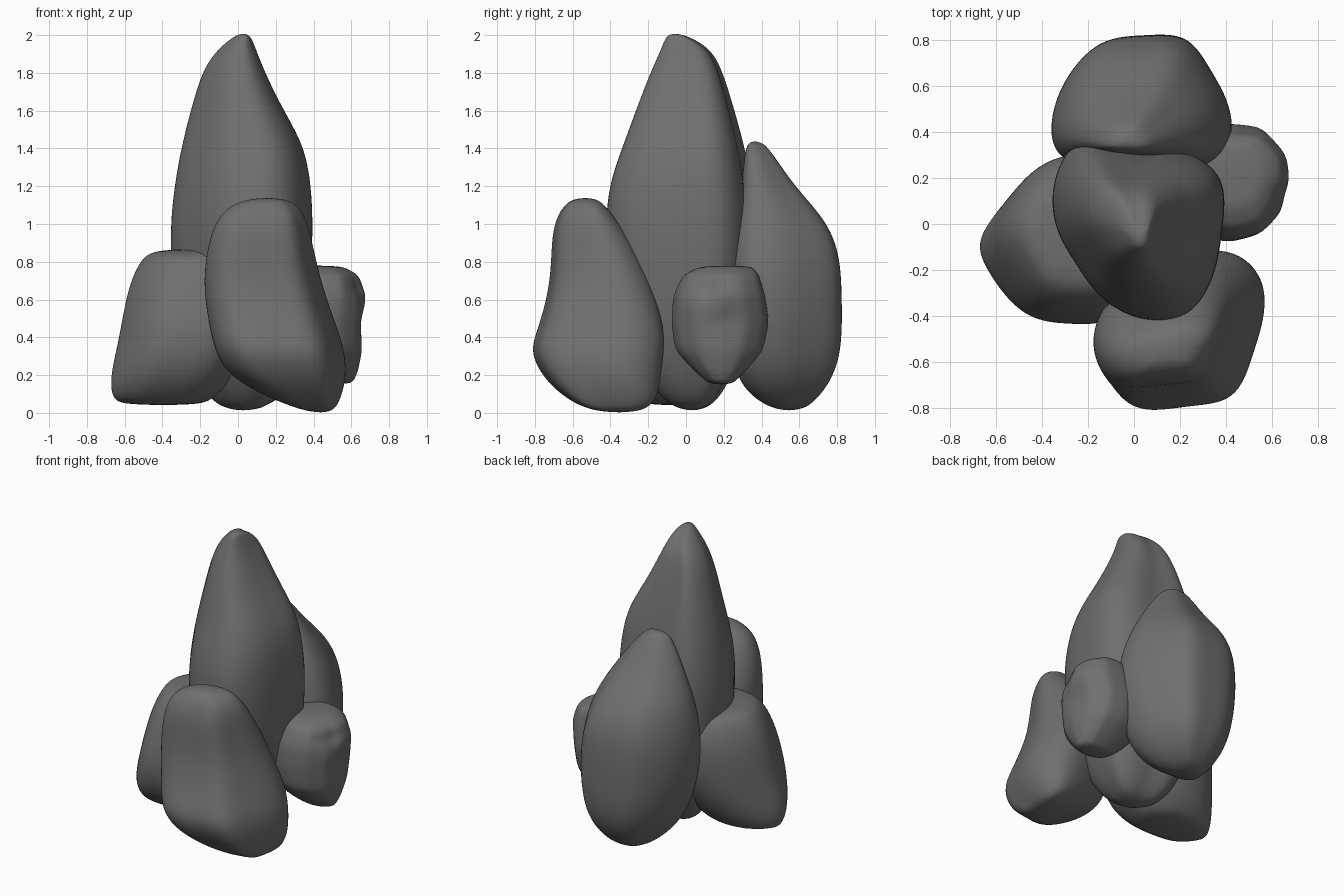
import bpy
import bmesh
from math import cos, sin, tau

default_cube = bpy.data.objects.get("Cube")
if default_cube:
    bpy.data.objects.remove(default_cube, do_unlink=True)

# One stone colour for the whole cluster
stone = bpy.data.materials.new("dark grey stone")
stone.use_nodes = True
stone.diffuse_color = (.16, .16, .16, 1)
stone.node_tree.nodes["Principled BSDF"].inputs["Base Color"].default_value = stone.diffuse_color


def normalised_plan(radii):
    """Turn evenly spaced radii into an outline that fills a unit box."""
    count = len(radii)
    points = [(r * cos(tau * i / count), r * sin(tau * i / count))
              for i, r in enumerate(radii)]
    low_x, high_x = min(p[0] for p in points), max(p[0] for p in points)
    low_y, high_y = min(p[1] for p in points), max(p[1] for p in points)
    return [((x - low_x) / (high_x - low_x), (y - low_y) / (high_y - low_y))
            for x, y in points]


def boulder(name, radii, rings, swell=.05, dents=()):
    """Loft a plan outline through rings of (z, left, right, front, back)."""
    plan = normalised_plan(radii)
    bm = bmesh.new()
    loops = []
    for z, left, right, front, back in rings:
        width, depth = right - left, back - front
        loop = []
        for u, v in plan:
            x = left + width * (u + (u - .5) * swell)
            y = front + depth * (v + (v - .5) * swell)
            loop.append(bm.verts.new((x, y, z)))
        loops.append(loop)

    # Side faces between neighbouring rings
    for lower, upper in zip(loops, loops[1:]):
        for i in range(len(plan)):
            j = (i + 1) % len(plan)
            bm.faces.new((lower[i], lower[j], upper[j], upper[i]))

    # Closed underside and crown
    bm.faces.new(loops[0][::-1])
    bm.faces.new(loops[-1])

    # Soft hollows worn into the surface
    if dents:
        bmesh.ops.subdivide_edges(bm, edges=bm.edges[:], cuts=1, use_grid_fill=True)
    bm.normal_update()
    for centre, reach, amount in dents:
        for vert in bm.verts:
            gap = sum((a - b) ** 2 for a, b in zip(vert.co, centre)) ** .5
            if gap < reach:
                vert.co -= vert.normal * amount * (1 - gap / reach)

    mesh = bpy.data.meshes.new(name)
    bm.to_mesh(mesh)
    bm.free()
    mesh.materials.append(stone)
    mesh.shade_smooth()
    rock = bpy.data.objects.new(name, mesh)
    bpy.context.collection.objects.link(rock)
    rounding = rock.modifiers.new("rounding", "SUBSURF")
    rounding.levels = rounding.render_levels = 3


# Tall central spire
boulder("central_spire",
        [.37, .46, .41, .33, .50, .43, .36, .30, .34, .40, .46, .40],
        [(.01, -.06, .12, -.03, .1),
         (.1, -.18, .24, -.16, .22),
         (.4, -.31, .36, -.32, .34),
         (.9, -.36, .4, -.42, .41),
         (1.2, -.33, .39, -.4, .38),
         (1.42, -.29, .35, -.32, .33),
         (1.62, -.24, .23, -.25, .27),
         (1.83, -.18, .13, -.17, .2),
         (1.94, -.09, .09, -.12, .13),
         (2.01, .0, .06, -.1, -.02)])

# Leaning boulder at the front
boulder("front_boulder",
        [.33, .40, .43, .33, .30, .32, .36, .42, .50, .38, .43, .32],
        [(.0, .38, .5, -.48, -.23),
         (.07, .19, .54, -.64, -.15),
         (.19, -.04, .57, -.77, -.13),
         (.33, -.11, .56, -.84, -.11),
         (.45, -.14, .52, -.79, -.11),
         (.7, -.18, .43, -.72, -.18),
         (.95, -.14, .38, -.72, -.31),
         (1.08, -.07, .34, -.67, -.41),
         (1.14, .06, .25, -.6, -.47)])

# Pointed boulder at the back
boulder("back_boulder",
        [.36, .31, .36, .30, .34, .34, .38, .45, .32, .28, .34, .42],
        [(.01, -.06, .1, .48, .62),
         (.1, -.17, .26, .32, .72),
         (.28, -.29, .38, .24, .82),
         (.6, -.36, .43, .22, .82),
         (.85, -.35, .39, .23, .81),
         (1.03, -.31, .32, .26, .73),
         (1.2, -.24, .22, .3, .57),
         (1.37, -.15, .1, .31, .46),
         (1.44, -.09, .03, .33, .4)])

# Squat boulder on the right-hand side of the model
boulder("right_boulder",
        [.36, .38, .38, .36, .36, .36, .42, .38, .41, .37, .43, .37],
        [(.04, -.62, -.2, -.2, .03),
         (.08, -.68, -.13, -.28, .1),
         (.2, -.69, -.01, -.39, .19),
         (.4, -.64, .05, -.44, .28),
         (.65, -.6, .05, -.38, .31),
         (.81, -.53, .04, -.31, .27),
         (.87, -.45, -.03, -.22, .2)])

# Small stone wedged on the left-hand side, with worn hollows
boulder("left_stone",
        [.25, .26, .27, .25, .26, .26, .25, .26, .26, .25, .25, .25],
        [(.15, .4, .6, .13, .24),
         (.22, .3, .63, .05, .31),
         (.33, .2, .65, -.05, .4),
         (.48, .17, .66, -.07, .43),
         (.62, .17, .68, -.06, .41),
         (.73, .25, .64, -.01, .38),
         (.78, .32, .54, .09, .34)],
        dents=[((.64, .1, .66), .13, .05), ((.66, .2, .48), .12, .03)])
